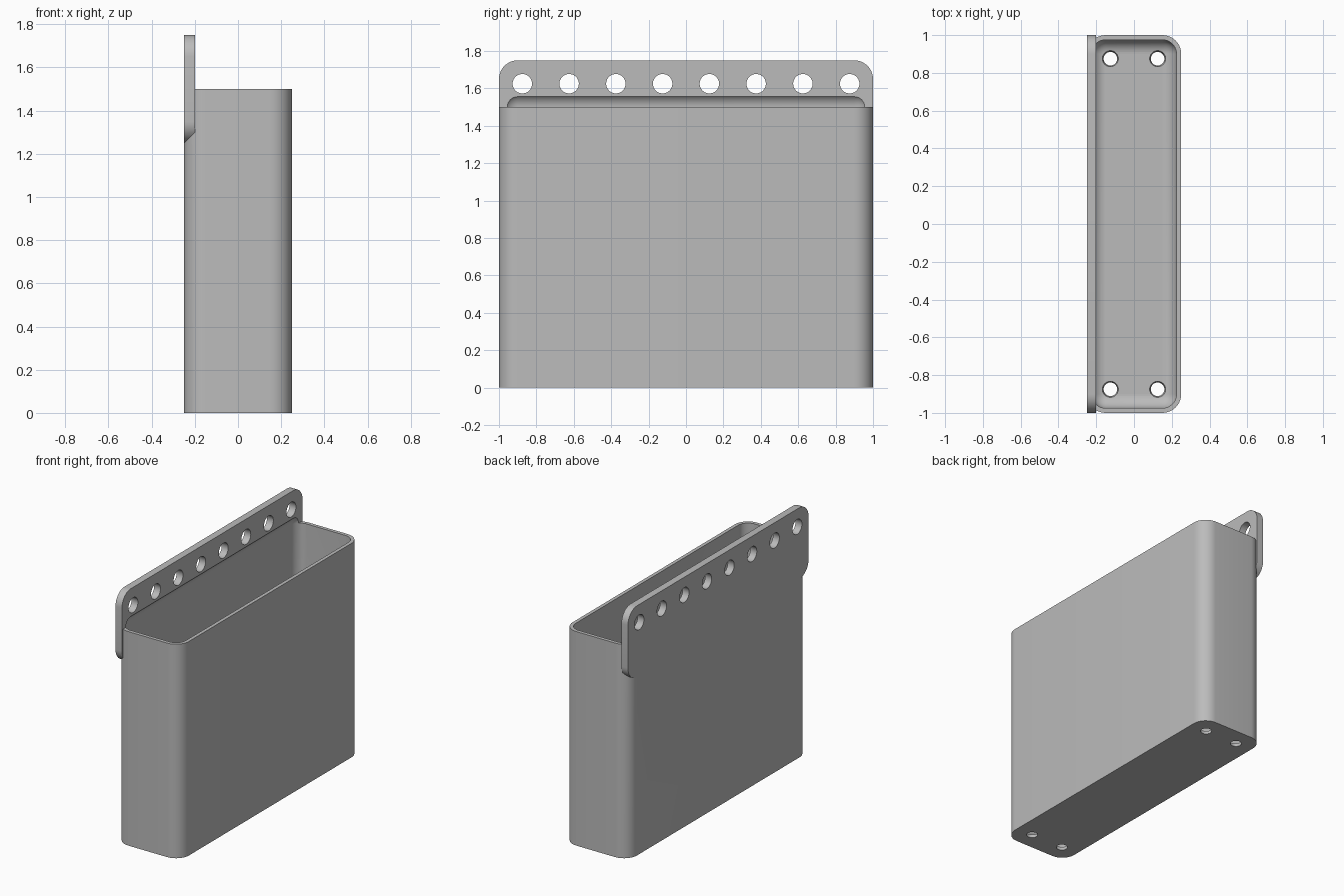
import bpy, bmesh, math
from mathutils import Matrix, Vector

if "Cube" in bpy.data.objects:
    bpy.data.objects.remove(bpy.data.objects["Cube"])

WIDTH, LENGTH, HEIGHT = 0.5, 2.0, 1.5
WALL, RADIUS = 0.025, 0.1
PLATE, PLATE_LOW, PLATE_TOP = 0.05, 1.25, 1.75

grey = bpy.data.materials.new("plain grey")
grey.use_nodes = True
grey.diffuse_color = (0.5, 0.5, 0.5, 1)
grey.node_tree.nodes["Principled BSDF"].inputs["Base Color"].default_value = (0.5, 0.5, 0.5, 1)


def make_object(name, bm):
    mesh = bpy.data.meshes.new(name)
    bm.to_mesh(mesh)
    bm.free()
    mesh.materials.append(grey)
    obj = bpy.data.objects.new(name, mesh)
    bpy.context.scene.collection.objects.link(obj)
    return obj


def rounded_box(name, low, high, radius, axes):
    """Box between two corners; edges along the given axes are rounded."""
    low, high = Vector(low), Vector(high)
    bm = bmesh.new()
    bmesh.ops.create_cube(bm, size=1)
    bmesh.ops.scale(bm, vec=high - low, verts=bm.verts)
    bmesh.ops.translate(bm, vec=(low + high) / 2, verts=bm.verts)
    edges = [e for e in bm.edges
             if any(abs((e.verts[0].co - e.verts[1].co)[a]) > 1e-4 for a in axes)]
    bmesh.ops.bevel(bm, geom=edges, offset=radius, segments=10,
                    profile=0.5, affect='EDGES')
    return make_object(name, bm)


def hole_cutters(name, centres, r1, r2, depth, turn):
    """A set of round plugs, radius r1 at one end and r2 at the other."""
    bm = bmesh.new()
    for c in centres:
        bmesh.ops.create_cone(bm, cap_ends=True, segments=40, radius1=r1, radius2=r2,
                              depth=depth, matrix=Matrix.Translation(c) @ turn)
    return make_object(name, bm)


def combine(target, helper, operation):
    helper.hide_render = True
    mod = target.modifiers.new(helper.name, 'BOOLEAN')
    mod.operation, mod.object, mod.solver = operation, helper, 'EXACT'
    bpy.context.view_layer.objects.active = target
    bpy.ops.object.modifier_apply(modifier=mod.name)
    bpy.data.objects.remove(helper)


x, y = WIDTH / 2, LENGTH / 2

# Outer body and the hanging plate along its -x side
holder = rounded_box("wall_holder", (-x, -y, 0), (x, y, HEIGHT), RADIUS, [2])
plate = rounded_box("hanging_plate", (-x, -y, PLATE_LOW), (PLATE - x, y, PLATE_TOP), RADIUS, [0])
combine(holder, plate, 'UNION')

# Cavity, rounded on every edge, which also bites a shallow recess into the plate
inner = RADIUS - WALL
cavity = rounded_box("cavity", (WALL - x, WALL - y, WALL),
                     (x - WALL, y - WALL, HEIGHT + inner), inner, [0, 1, 2])
combine(holder, cavity, 'DIFFERENCE')

# Eight mounting holes through the plate
mounts = [(PLATE / 2 - x, -0.875 + 0.25 * i, 1.625) for i in range(8)]
combine(holder, hole_cutters("mounting_holes", mounts, 0.052, 0.052, 0.2,
                             Matrix.Rotation(math.pi / 2, 4, 'Y')), 'DIFFERENCE')

# Four drain holes in the floor, slightly wider at the top
drains = [(sx * 0.125, sy * 0.875, WALL / 2) for sx in (-1, 1) for sy in (-1, 1)]
combine(holder, hole_cutters("drain_holes", drains, 0.034, 0.044, 0.04,
                             Matrix.Identity(4)), 'DIFFERENCE')

bpy.ops.object.select_all(action='DESELECT')
holder.select_set(True)
bpy.context.view_layer.objects.active = holder
bpy.ops.object.shade_smooth_by_angle(angle=math.radians(30))
